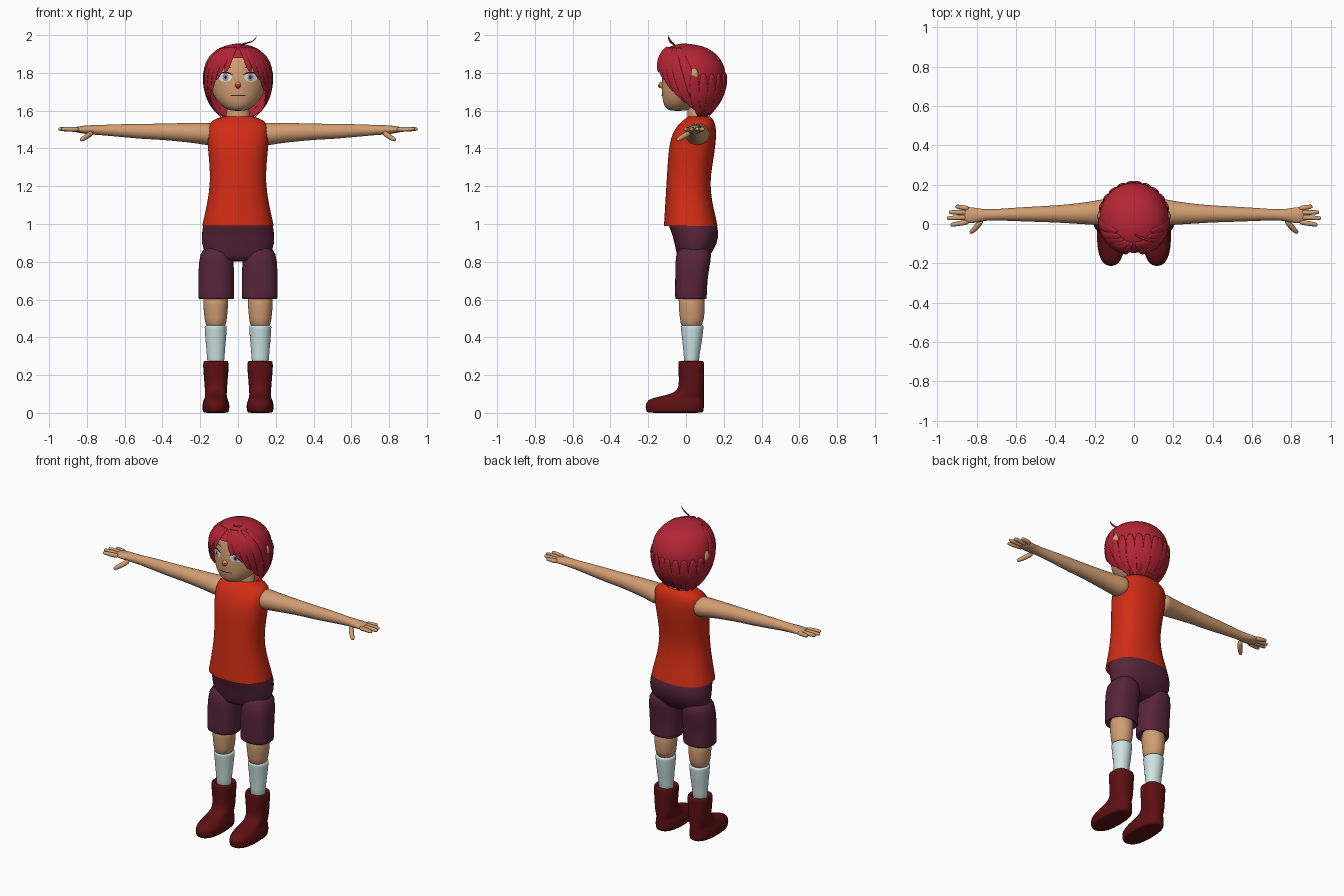
import bpy, bmesh
from math import sin, cos, pi, sqrt, copysign
from mathutils import Vector

cube = bpy.data.objects.get("Cube")
if cube:
    bpy.data.objects.remove(cube, do_unlink=True)


def material(name, *rgb):
    m = bpy.data.materials.new(name)
    m.use_nodes = True
    m.diffuse_color = (*rgb, 1)
    bsdf = next(n for n in m.node_tree.nodes if n.type == 'BSDF_PRINCIPLED')
    bsdf.inputs["Base Color"].default_value = (*rgb, 1)
    bsdf.inputs["Roughness"].default_value = 0.8
    return m


SKIN = material("skin", .64, .34, .17)
HAIR = material("crimson hair", .46, .018, .035)
RED = material("shirt red", .64, .025, .007)
PLUM = material("shorts plum", .095, .018, .04)
SOCK = material("sock white", .62, .78, .78)
BOOT = material("boot maroon", .11, .005, .006)
WHITE = material("eye white", .8, .8, .82)
IRIS = material("iris grey", .28, .36, .45)
DARK = material("dark line", .06, .012, .012)


def finish(name, bm, mat, mirror=False, smooth=1):
    bmesh.ops.recalc_face_normals(bm, faces=bm.faces)
    mesh = bpy.data.meshes.new(name)
    bm.to_mesh(mesh)
    bm.free()
    mesh.materials.append(mat)
    for f in mesh.polygons:
        f.use_smooth = True
    ob = bpy.data.objects.new(name, mesh)
    bpy.context.collection.objects.link(ob)
    if mirror:
        ob.modifiers.new("mirror", 'MIRROR').use_mirror_merge = False
    if smooth:
        s = ob.modifiers.new("smooth", 'SUBSURF')
        s.levels = s.render_levels = smooth
    return ob


def tube(name, rings, mat, n=16, caps=True, mirror=False, power=2, keep=None):
    """Skin a row of cross-sections (centre, half-axis u, half-axis v)."""
    bm = bmesh.new()
    bend = lambda s: copysign(abs(s) ** (2 / power), s)
    loops = []
    for c, u, v in rings:
        angles = [2 * pi * i / n for i in range(n)]
        loops.append([bm.verts.new(c + u * bend(cos(a)) + v * bend(sin(a))) for a in angles])
    for a, b in zip(loops, loops[1:]):
        for i in range(n):
            j = (i + 1) % n
            bm.faces.new((a[i], a[j], b[j], b[i]))
    if caps:
        bm.faces.new(loops[0])
        bm.faces.new(loops[-1])
    if keep:
        drop = [f for f in bm.faces if not keep(f.calc_center_median())]
        bmesh.ops.delete(bm, geom=drop, context='FACES')
    return finish(name, bm, mat, mirror)


def stack(rows, x=0):
    """Level sections from rows of height, half width, front y, back y."""
    return [(Vector((x, (f + b) / 2, z)), Vector((w, 0, 0)), Vector((0, (b - f) / 2, 0)))
            for z, w, f, b in rows]


def limb(rows):
    """Sections along x from rows of x, y, z, half depth, half height."""
    return [(Vector((x, y, z)), Vector((0, d, 0)), Vector((0, 0, h))) for x, y, z, d, h in rows]


def at_height(rows, z):
    """Half width, front and back of a profile at a given height."""
    z = min(max(z, rows[0][0]), rows[-1][0])
    for a, b in zip(rows, rows[1:]):
        if z <= b[0]:
            t = (z - a[0]) / (b[0] - a[0])
            return [p + (q - p) * t for p, q in zip(a[1:], b[1:])]


# Shirt
tube("shirt", stack([
    (.99, .191, -.118, .168), (1.04, .18, -.115, .158), (1.12, .162, -.11, .138),
    (1.22, .148, -.104, .127), (1.32, .152, -.098, .142), (1.42, .163, -.09, .158),
    (1.49, .166, -.07, .162), (1.535, .158, -.035, .155), (1.56, .115, 0, .14),
    (1.57, .075, .01, .125)]), RED, n=24, caps=False, power=2.3)

# Shorts
tube("shorts_seat", stack([
    (.8, .12, -.03, .09), (.82, .17, -.045, .12), (.9, .197, -.062, .17),
    (.96, .191, -.078, .172), (1.0, .186, -.098, .165), (1.03, .165, -.09, .14)]),
    PLUM, n=24, power=2.3)
tube("shorts_leg", stack([
    (.63, .07, -.035, .09), (.602, .082, -.045, .1), (.6, .094, -.057, .11),
    (.615, .096, -.059, .111), (.7, .096, -.058, .113), (.8, .095, -.058, .13),
    (.89, .075, -.05, .145)], .115), PLUM, n=20, mirror=True, power=2.4)

# Legs, socks and boots
tube("leg", stack([(.44, .052, -.026, .08), (.5, .061, -.034, .098), (.56, .067, -.04, .102),
                   (.66, .07, -.045, .1)], .118), SKIN, mirror=True)
tube("sock", stack([(.22, .044, -.01, .068), (.3, .047, -.012, .07), (.38, .055, -.02, .086),
                    (.45, .06, -.029, .094), (.462, .06, -.03, .095), (.463, .052, -.02, .085)],
                   .118), SOCK, mirror=True)
tube("boot", stack([
    (0, .06, -.2, .085), (.003, .069, -.21, .094), (.03, .073, -.217, .097),
    (.055, .071, -.214, .096), (.078, .06, -.19, .096), (.09, .058, -.12, .096),
    (.11, .058, -.05, .096), (.15, .061, -.037, .096), (.21, .066, -.04, .096),
    (.25, .069, -.042, .097), (.275, .067, -.042, .096), (.275, .056, -.026, .082),
    (.25, .048, -.015, .074)], .117), BOOT, n=20, mirror=True, power=2.4)

# Arms and hands
tube("arm", limb([
    (.12, .062, 1.475, .07, .06), (.17, .06, 1.477, .066, .061), (.22, .055, 1.481, .06, .055),
    (.32, .052, 1.486, .05, .049), (.42, .051, 1.489, .043, .043), (.5, .05, 1.49, .04, .041),
    (.6, .049, 1.494, .035, .036), (.7, .047, 1.497, .029, .029), (.76, .046, 1.498, .029, .026),
    (.8, .044, 1.499, .038, .024), (.84, .045, 1.5, .044, .018), (.87, .046, 1.5, .036, .012)]),
    SKIN, mirror=True)


def finger(name, path, r):
    path = [Vector(p) for p in path]
    d = (path[-1] - path[0]).normalized()
    u = d.cross(Vector((0, 0, 1))).normalized()
    v = u.cross(d)
    tube(name, [(p, u * r * k, v * r * k) for p, k in zip(path, (1.25, 1.1, .95, .5))],
         SKIN, n=8, mirror=True)


for name, base, tip in [("index_finger", .012, (.935, -.005)), ("middle_finger", .035, (.952, .029)),
                        ("ring_finger", .057, (.942, .06)), ("little_finger", .077, (.908, .09))]:
    a, b = Vector((.835, base, 1.5)), Vector((*tip, 1.503))
    finger(name, [a.lerp(b, t) for t in (0, .5, .93, 1)], .0125)
finger("thumb", [(.77, .025, 1.487), (.8, -.015, 1.463), (.826, -.04, 1.448), (.833, -.047, 1.443)],
       .014)

# Neck and head
tube("neck", stack([(1.52, .085, .0, .13), (1.57, .062, .01, .115), (1.66, .058, 0, .11)]), SKIN)
HEAD = [(1.598, .035, -.085, 0), (1.612, .07, -.11, .03), (1.65, .115, -.125, .09),
        (1.71, .146, -.13, .15), (1.79, .152, -.128, .17), (1.87, .135, -.115, .165),
        (1.92, .09, -.075, .12), (1.935, .04, -.03, .06)]
tube("head", stack(HEAD), SKIN, n=24)


def ball(name, centre, size, mat, mirror=False):
    bm = bmesh.new()
    bmesh.ops.create_uvsphere(bm, u_segments=12, v_segments=8, radius=1)
    for v in bm.verts:
        v.co = Vector(c + s * q for c, s, q in zip(centre, size, v.co))
    finish(name, bm, mat, mirror, smooth=0)


ball("ear", (.168, .042, 1.785), (.018, .025, .042), SKIN, True)
ball("nose", (0, -.13, 1.735), (.015, .015, .018), SKIN)
ball("nose_tip", (0, -.14, 1.732), (.012, .008, .01), RED)


def plate(name, x, z, w, h, mat, lift, mirror=True, arch=0):
    """A thin oval laid on the face."""
    bm = bmesh.new()
    loops = []
    for k in (.4, 1):
        loop = []
        for i in range(16):
            dx, dz = k * w * cos(pi * i / 8), k * h * sin(pi * i / 8)
            px, pz = x + dx, z + dz + arch * (1 - (dx / w) ** 2)
            half, f, b = at_height(HEAD, pz)
            y = (f + b) / 2 - (b - f) / 2 * sqrt(max(0, 1 - (px / half) ** 2)) - lift
            loop.append(bm.verts.new((px, y, pz)))
        loops.append(loop)
    bm.faces.new(loops[0])
    for i in range(16):
        j = (i + 1) % 16
        bm.faces.new((loops[0][i], loops[0][j], loops[1][j], loops[1][i]))
    finish(name, bm, mat, mirror, smooth=0)


# Painted face
plate("eye", .068, 1.777, .036, .024, WHITE, .002)
plate("iris", .066, 1.777, .016, .021, IRIS, .004)
plate("pupil", .066, 1.777, .007, .01, DARK, .006)
plate("upper_lash", .068, 1.79, .04, .005, DARK, .005, arch=.012)
plate("eyebrow", .07, 1.825, .038, .005, HAIR, .004, arch=.01)
plate("mouth", 0, 1.68, .045, .003, DARK, .003, mirror=False)

# Hair cap, open over the face
CROWN = [(1.565, .085, .03, .115), (1.6, .125, -.03, .152), (1.65, .158, -.1, .185),
         (1.7, .173, -.14, .205), (1.77, .181, -.157, .214), (1.83, .177, -.16, .207),
         (1.88, .159, -.148, .182), (1.92, .122, -.12, .138), (1.945, .072, -.08, .085),
         (1.956, .01, -.02, .0)]


def uncovered(p):
    edge = -.1 if p.z > 1.83 else -.05 if p.z > 1.74 else 0 if p.z > 1.63 else .05
    return p.z > 1.89 or p.y > edge


tube("hair_cap", stack(CROWN), HAIR, n=32, keep=uncovered)


def lock(name, path, width, thick=.011, mirror=True):
    """A flat tapering strand."""
    rings = []
    for i, p in enumerate(path):
        t = i / (len(path) - 1)
        along = (path[min(i + 1, len(path) - 1)] - path[max(i - 1, 0)]).normalized()
        side = along.cross(p - Vector((0, .02, 1.76))).normalized()
        k = max(.06, (.5 + 1.6 * t) * sqrt(1 - t))
        rings.append((p, side * width * k, side.cross(along) * thick * max(.15, 1 - t)))
    tube(name, rings, HAIR, n=8, mirror=mirror)


def crown_point(turn, z, grow=1.0):
    """Point on the hair surface; turn 0 is the front, pi the back."""
    w, f, b = at_height(CROWN, z)
    return Vector((w * sin(turn) * grow, (f + b) / 2 - (b - f) / 2 * cos(turn) * grow, z))


# Fringe sweeping away from the centre parting: start turn, end turn, tip height, width
for i, (a, b, low, w) in enumerate([(.1, .38, 1.8, .022), (.2, .7, 1.76, .034),
                                    (.35, .95, 1.7, .036), (.55, 1.2, 1.64, .038),
                                    (.8, 1.42, 1.6, .036), (1.1, 1.7, 1.59, .034)]):
    steps = [j / 6 for j in range(7)]
    path = [crown_point(a + (b - a) * sqrt(t), 1.938 + (low - 1.938) * t, 1.0) for t in steps]
    lock(f"fringe_lock_{i}", path, w)

# Ragged tips around the sides and nape
for i in range(6):
    turn = 1.65 + i * .28
    low = 1.585 if i % 2 else 1.56
    path = [crown_point(turn, 1.8 + (low - 1.8) * j / 5, 1.005) for j in range(6)]
    lock(f"nape_lock_{i}", path, .034, .009)

# Stray strand on the crown
lock("stray_strand", [Vector(p) for p in [(.0, -.05, 1.94), (.03, -.07, 1.956), (.07, -.08, 1.962),
                                          (.093, -.09, 1.978), (.1, -.095, 2.0)]],
     .008, .006, mirror=False)
